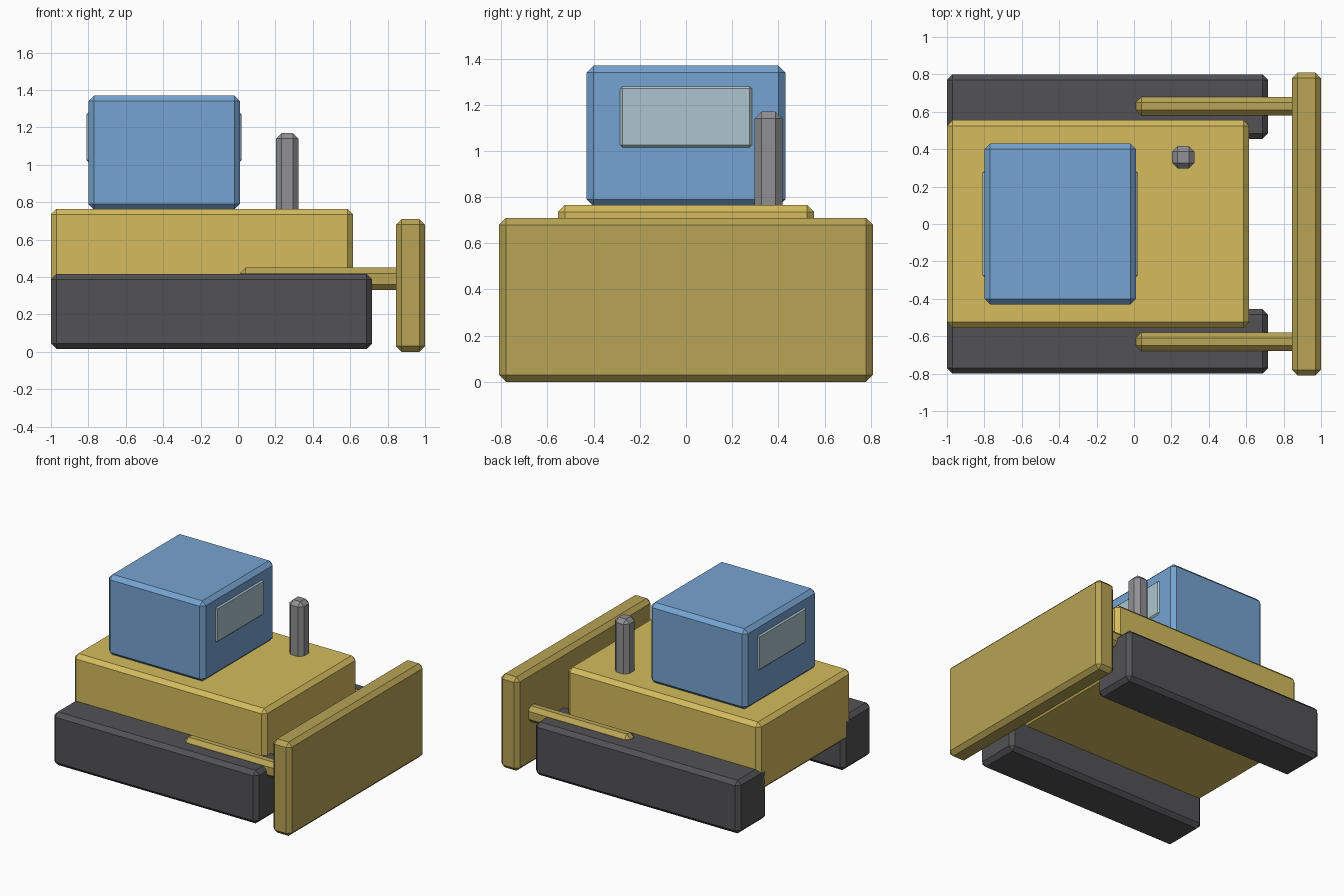
import bpy, bmesh

if "Cube" in bpy.data.objects:
    bpy.data.objects.remove(bpy.data.objects["Cube"])


def material(name, rgb):
    m = bpy.data.materials.new(name)
    m.diffuse_color = (*rgb, 1)
    m.use_nodes = True
    m.node_tree.nodes["Principled BSDF"].inputs["Base Color"].default_value = m.diffuse_color
    return m


YELLOW = material("body_yellow", (0.66, 0.50, 0.11))
OCHRE = material("blade_ochre", (0.48, 0.37, 0.09))
BLUE = material("cab_blue", (0.18, 0.37, 0.64))
GLASS = material("glass", (0.42, 0.56, 0.62))
DARK = material("track_dark", (0.085, 0.085, 0.09))
STEEL = material("steel", (0.28, 0.28, 0.29))


def box(name, x, y, z, mat, bevel=0.03):
    """Chamfered box spanning the given (min, max) ranges."""
    bm = bmesh.new()
    bmesh.ops.create_cube(bm, size=1)
    for v in bm.verts:
        for i, (lo, hi) in enumerate((x, y, z)):
            v.co[i] = lo if v.co[i] < 0 else hi
    bmesh.ops.bevel(bm, geom=bm.edges[:], offset=bevel, segments=1,
                    affect='EDGES', clamp_overlap=True)
    bmesh.ops.recalc_face_normals(bm, faces=bm.faces[:])
    me = bpy.data.meshes.new(name)
    bm.to_mesh(me)
    bm.free()
    me.materials.append(mat)
    ob = bpy.data.objects.new(name, me)
    bpy.context.collection.objects.link(ob)
    return ob


# Hull and cab
box("body", (-1.0, 0.615), (-0.555, 0.555), (0.24, 0.765), YELLOW)
box("cab", (-0.80, 0.01), (-0.43, 0.43), (0.76, 1.37), BLUE)

# Front and rear windows, sunk into the cab walls
box("front_window", (-0.03, 0.02), (-0.285, 0.285), (1.015, 1.28), GLASS, 0.01)
box("rear_window", (-0.81, -0.76), (-0.285, 0.285), (1.015, 1.28), GLASS, 0.01)

# Exhaust stack
box("exhaust", (0.203, 0.323), (0.297, 0.417), (0.70, 1.17), STEEL)

# Tracks and blade arms on both sides
for side, s in (("right", -1), ("left", 1)):
    box(side + "_track", (-1.0, 0.717), sorted((s * 0.455, s * 0.80)),
        (0.015, 0.417), DARK)
    box(side + "_blade_arm", (0.01, 0.90), sorted((s * 0.58, s * 0.68)),
        (0.33, 0.45), OCHRE)

# Blade
box("blade", (0.845, 1.0), (-0.81, 0.81), (0.0, 0.71), OCHRE)
